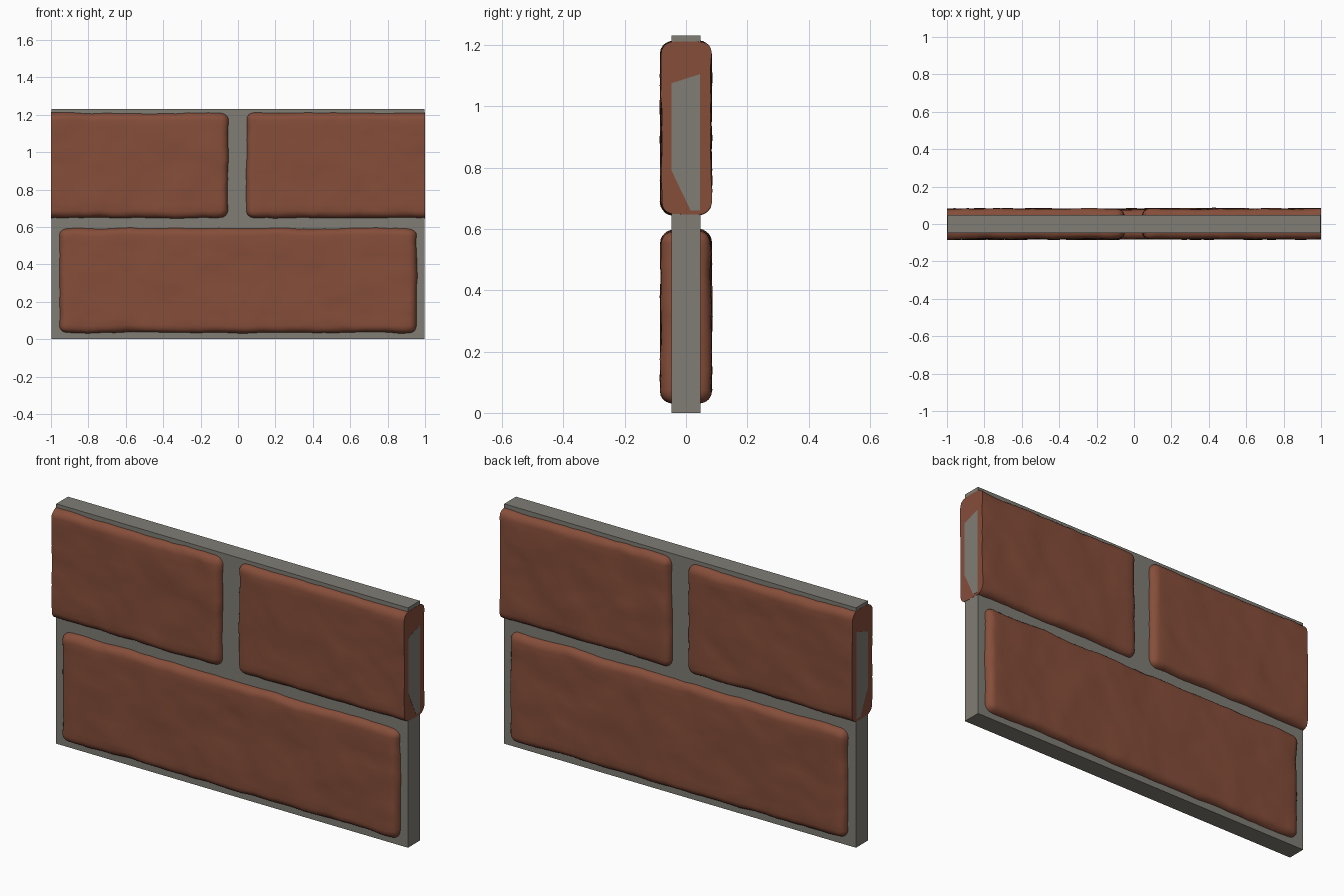
import bpy, bmesh, math
from mathutils import Vector, noise

cube = bpy.data.objects.get("Cube")
if cube:
    bpy.data.objects.remove(cube, do_unlink=True)


def material(name, color):
    m = bpy.data.materials.new(name)
    m.use_nodes = True
    m.diffuse_color = color
    m.node_tree.nodes["Principled BSDF"].inputs["Base Color"].default_value = color
    return m


BRICK = material("brick red", (0.235, 0.075, 0.042, 1))
MORTAR = material("mortar grey", (0.215, 0.205, 0.178, 1))
END = 0.999      # x of the cut brick ends
ROUND = 0.04     # radius of worn brick edges


def finish(bm, name, mat, smooth=False):
    bmesh.ops.recalc_face_normals(bm, faces=bm.faces)
    mesh = bpy.data.meshes.new(name)
    bm.to_mesh(mesh)
    bm.free()
    mesh.materials.append(mat)
    obj = bpy.data.objects.new(name, mesh)
    bpy.context.collection.objects.link(obj)
    if smooth:
        bpy.ops.object.select_all(action="DESELECT")
        obj.select_set(True)
        bpy.context.view_layer.objects.active = obj
        bpy.ops.object.shade_smooth_by_angle(angle=math.radians(40))
    return obj


def box(low, high):
    bm = bmesh.new()
    bmesh.ops.create_cube(bm, size=1)
    for v in bm.verts:
        v.co = Vector(high[i] if v.co[i] > 0 else low[i] for i in range(3))
    return bm


def brick(name, low, high, seed):
    """Worn brick: sliced box, rounded edges, gentle waviness; wall ends stay flat."""
    bm = box(low, high)
    for axis in range(3):
        normal = Vector((0, 0, 0))
        normal[axis] = 1
        a, b = low[axis], high[axis]
        steps = max(2, round((b - a - 2 * ROUND) / 0.035))
        cuts = [a + ROUND + (b - a - 2 * ROUND) * i / steps for i in range(steps + 1)]
        for t in (0.3, 0.65):
            cuts += [a + ROUND * t, b - ROUND * t]
        for c in cuts:
            bmesh.ops.bisect_plane(bm, geom=bm.verts[:] + bm.edges[:] + bm.faces[:],
                                   plane_co=normal * c, plane_no=normal)
    inner_low = Vector(low) + Vector((ROUND,) * 3)
    inner_high = Vector(high) - Vector((ROUND,) * 3)
    if low[0] <= -END:
        inner_low.x = low[0]
    if high[0] >= END:
        inner_high.x = high[0]
    offset = Vector((seed * 7.3, seed * 3.1, seed * 5.7))
    for v in bm.verts:
        p = v.co.copy()
        at_end = abs(p.x) > END - 1e-4
        core = Vector(min(max(p[i], inner_low[i]), inner_high[i]) for i in range(3))
        d = p - core
        if d.length > 1e-6:
            p = core + d * (max(abs(c) for c in d) / d.length)
        broad = noise.noise_vector(p * 5 + offset) * 0.006
        fine = noise.noise_vector(p * 16 + offset) * 0.004
        q = p + broad + fine
        if at_end:
            q.x = v.co.x
        v.co = q
    return finish(bm, name, BRICK, True)


# Mortar slab
finish(box((-0.998, -0.048, 0), (0.998, 0.048, 1.23)), "mortar_slab", MORTAR)

# Long lower brick and two upper half bricks, all standing proud on both sides
brick("lower_brick", (-0.955, -0.081, 0.034), (0.955, 0.081, 0.593), 1)
brick("upper_right_brick", (-END, -0.081, 0.648), (-0.052, 0.081, 1.21), 2)
brick("upper_left_brick", (0.045, -0.081, 0.648), (END, 0.081, 1.21), 3)

# Thin mortar patches on the cut ends
outline = [(-0.047, 1.075), (0.046, 1.105), (0.046, 0.66), (0.015, 0.66), (-0.047, 0.79)]
for side, name in ((1, "left_end_patch"), (-1, "right_end_patch")):
    bm = bmesh.new()
    face = bm.faces.new([bm.verts.new((side * 0.996, y, z)) for y, z in outline])
    made = bmesh.ops.extrude_face_region(bm, geom=[face])["geom"]
    for v in made:
        if isinstance(v, bmesh.types.BMVert):
            v.co.x = side
    finish(bm, name, MORTAR)
